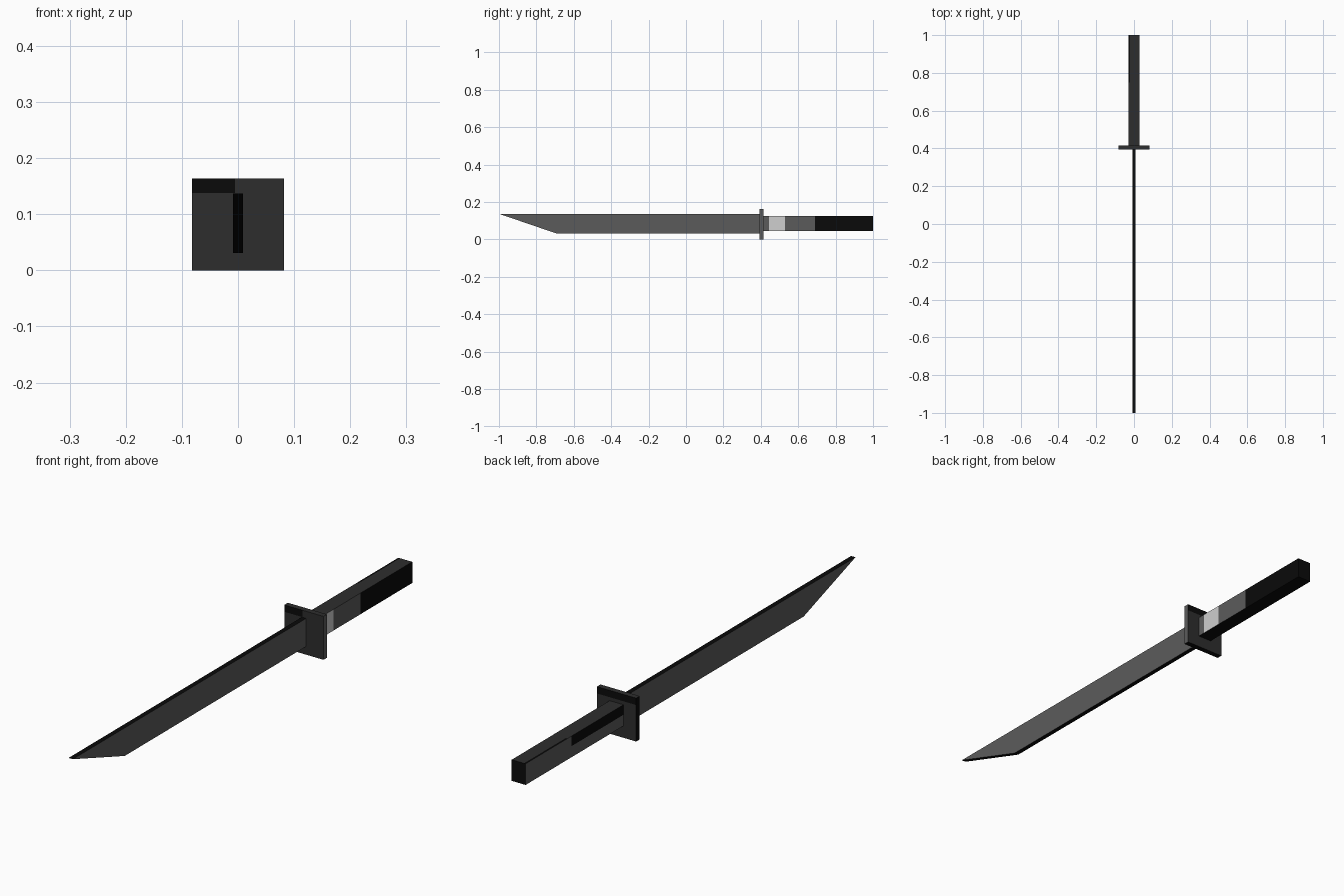
import bpy, bmesh
from mathutils import Vector

if "Cube" in bpy.data.objects:
    bpy.data.objects.remove(bpy.data.objects["Cube"])

COLOURS = {"black": 0.003, "charcoal": 0.027, "steel_grey": 0.105, "pale_grey": 0.62}
BLACK, CHARCOAL, GREY, PALE = range(4)
MATS = []
for name, v in COLOURS.items():
    m = bpy.data.materials.new(name)
    m.diffuse_color = (v, v, v, 1)
    m.use_nodes = True
    m.node_tree.nodes["Principled BSDF"].inputs["Base Color"].default_value = m.diffuse_color
    MATS.append(m)


def finish(name, bm, rule, cuts=()):
    """Slice along axis-aligned planes, then colour each face by rule."""
    for axis, pos in cuts:
        normal = Vector((0, 0, 0))
        normal[axis] = 1
        bmesh.ops.bisect_plane(bm, geom=bm.verts[:] + bm.edges[:] + bm.faces[:],
                               plane_co=normal * pos, plane_no=normal)
    bmesh.ops.recalc_face_normals(bm, faces=bm.faces[:])
    for f in bm.faces:
        f.material_index = rule(f.normal, f.calc_center_median())
    me = bpy.data.meshes.new(name)
    bm.to_mesh(me)
    bm.free()
    for m in MATS:
        me.materials.append(m)
    bpy.context.collection.objects.link(bpy.data.objects.new(name, me))


def prism(profile, half_width):
    """Extrude a side profile of (y, z) points across x."""
    bm = bmesh.new()
    face = bm.faces.new([bm.verts.new((-half_width, y, z)) for y, z in profile])
    ext = bmesh.ops.extrude_face_region(bm, geom=[face])
    moved = [g for g in ext["geom"] if isinstance(g, bmesh.types.BMVert)]
    bmesh.ops.translate(bm, verts=moved, vec=(2 * half_width, 0, 0))
    # close the starting side if the extrusion removed it
    if len(bm.faces) < len(profile) + 2:
        bmesh.ops.holes_fill(bm, edges=[e for e in bm.edges if e.is_boundary])
    return bm


def rect(y0, y1, z0, z1):
    return [(y0, z0), (y1, z0), (y1, z1), (y0, z1)]


# Blade: grey flats, black spine, edge and slanted tip
blade = [(-1, 0.137), (-0.69, 0.031), (0.4, 0.031), (0.4, 0.137)]
finish("blade", prism(blade, 0.009),
       lambda n, c: GREY if abs(n.x) > 0.5 else BLACK)


# Square guard: charcoal plate with dark bands along the upper edge
def guard_rule(n, c):
    if n.y > 0.5:
        return BLACK if c.z > 0.138 else CHARCOAL
    if n.y < -0.5:
        return BLACK if c.z > 0.138 and c.x < -0.005 else CHARCOAL
    if n.x > 0.5:
        return GREY
    return CHARCOAL if n.z > 0.5 else BLACK


finish("guard", prism(rect(0.394, 0.415, 0, 0.164), 0.082), guard_rule,
       [(0, -0.005), (2, 0.138)])


# Grip: charcoal top, grey sides with pale and black wraps, black end and base
def grip_rule(n, c):
    if n.x > 0.5:
        if c.y > 0.69:
            return BLACK
        return PALE if 0.445 < c.y < 0.53 else GREY
    if n.x < -0.5:
        return BLACK if c.y < 0.725 and c.z > 0.087 else GREY
    if n.z > 0.5:
        return BLACK if c.x < -0.022 and c.y > 0.75 else CHARCOAL
    return BLACK


finish("grip", prism(rect(0.41, 1, 0.045, 0.125), 0.029), grip_rule,
       [(1, 0.445), (1, 0.53), (1, 0.69), (1, 0.725), (1, 0.75),
        (2, 0.087), (0, -0.022)])
